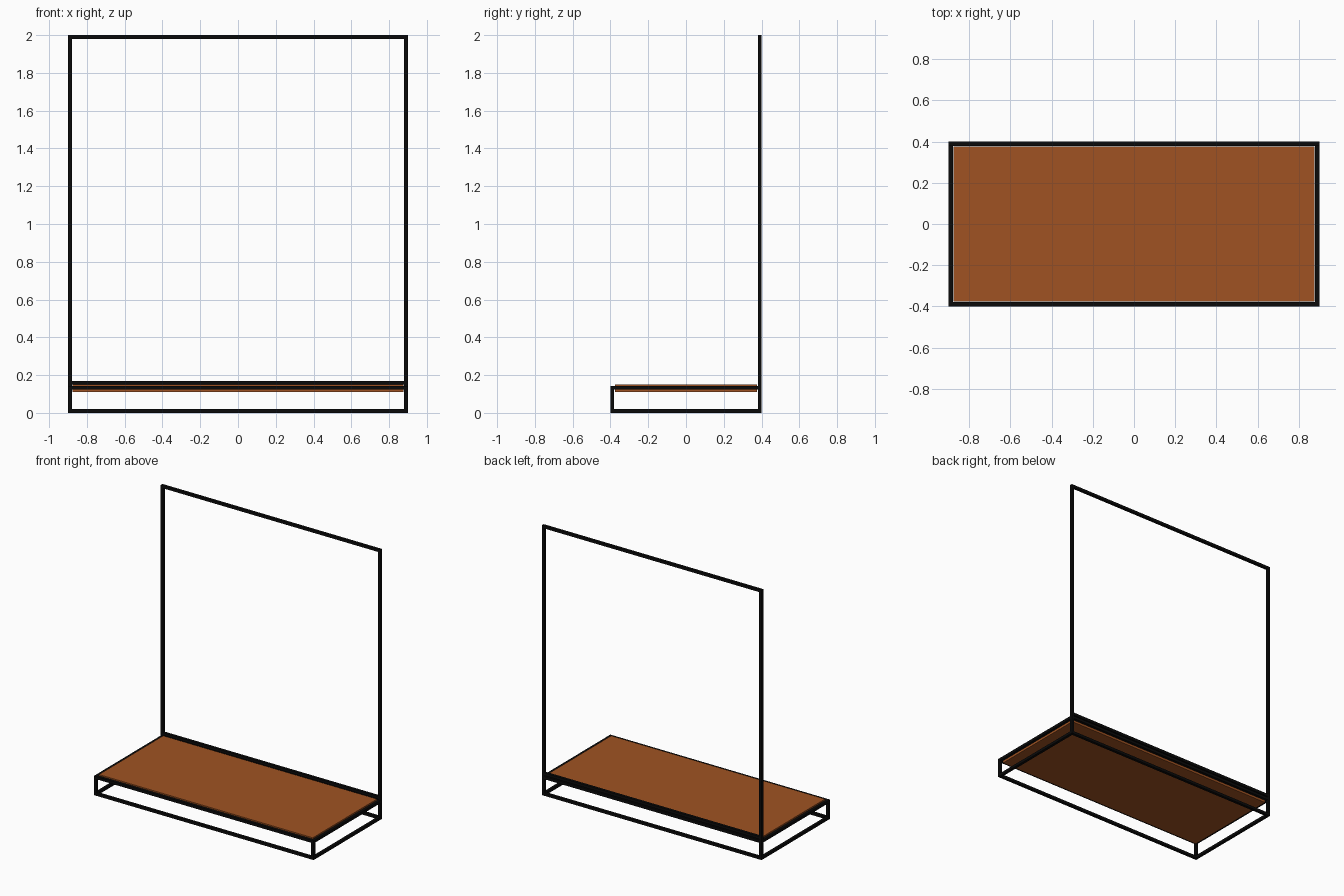
import bpy

if "Cube" in bpy.data.objects:
    bpy.data.objects.remove(bpy.data.objects["Cube"])


def material(name, rgb):
    m = bpy.data.materials.new(name)
    m.diffuse_color = (*rgb, 1)
    m.use_nodes = True
    m.node_tree.nodes["Principled BSDF"].inputs["Base Color"].default_value = m.diffuse_color
    return m


black = material("black metal", (0.003, 0.003, 0.003))
brown = material("brown wood", (0.35, 0.086, 0.016))


def box(name, lo, hi, mat):
    """Axis-aligned box between two corners."""
    bpy.ops.mesh.primitive_cube_add(size=1, location=[(a + b) / 2 for a, b in zip(lo, hi)])
    ob = bpy.context.object
    ob.name = name
    ob.scale = [b - a for a, b in zip(lo, hi)]
    bpy.ops.object.transform_apply(location=False, rotation=False, scale=True)
    ob.data.materials.append(mat)
    return ob


W, D, H = 0.9, 0.4, 2.0     # half width, half depth, height
T = 0.02                    # bar thickness
RAIL = 0.143                # top of the base frame


def long_bar(name, y, z):
    box(name, (-W + T, y, z), (W - T, y + T, z + T), black)


# Posts and side rails, left and right
for side, x in (("left", -W), ("right", W - T)):
    box(side + "_front_leg", (x, -D, 0), (x + T, -D + T, RAIL), black)
    box(side + "_back_post", (x, D - T, 0), (x + T, D, H), black)
    for level, z in (("bottom", 0), ("top", RAIL - T)):
        box(f"{side}_{level}_rail", (x, -D + T, z), (x + T, D - T, z + T), black)

# Front and back rails of the base, then the back frame bars
for level, z in (("bottom", 0), ("top", RAIL - T)):
    long_bar(f"front_{level}_rail", -D, z)
    long_bar(f"back_{level}_rail", D - T, z)
long_bar("back_frame_lower_bar", D - T, 0.15)
long_bar("back_frame_upper_bar", D - T, H - T)

# Wooden shelf board, set in the base frame with a narrow gap
box("shelf_board", (-0.876, -0.376, 0.11), (0.876, 0.376, 0.15), brown)
